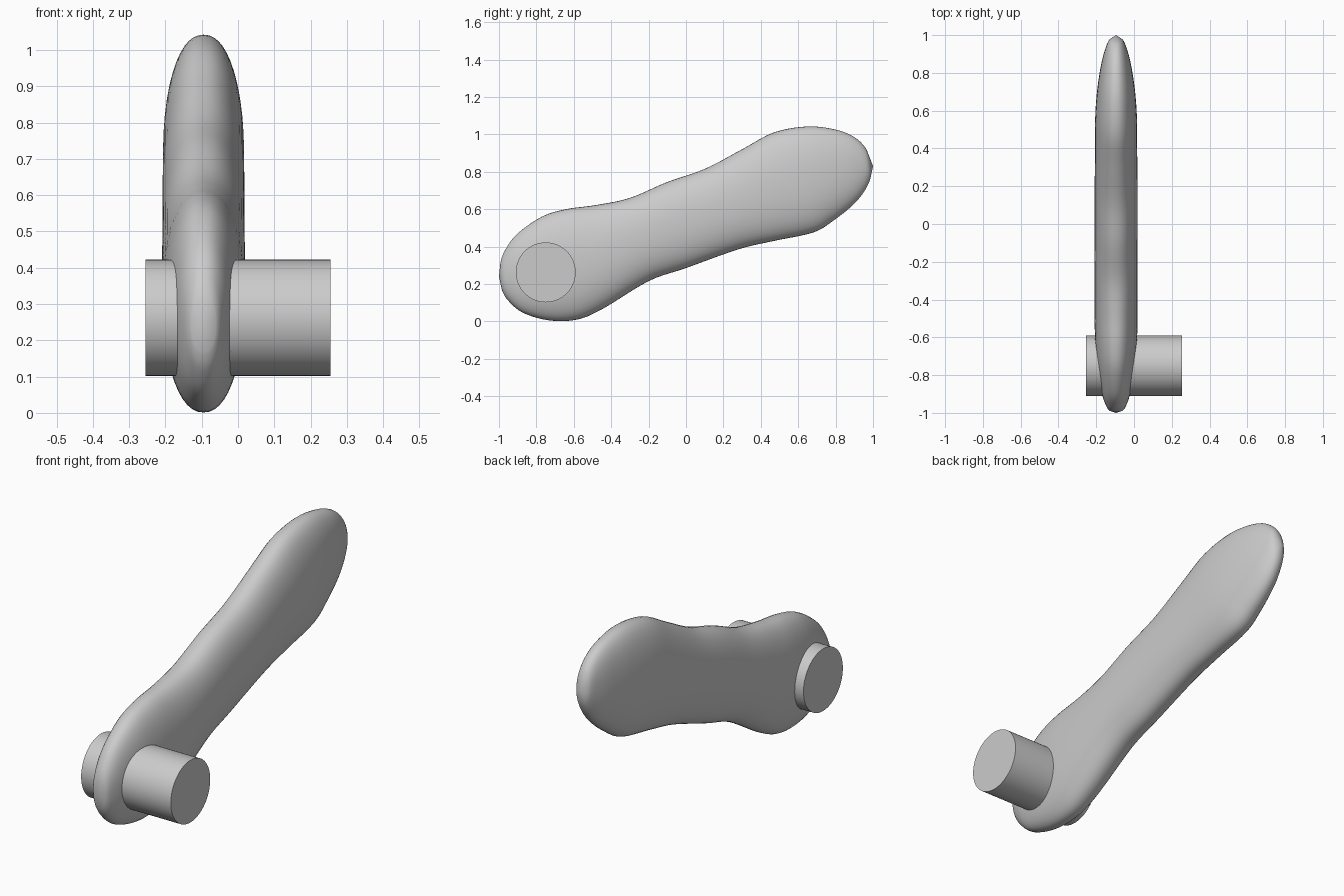
import bpy, bmesh, math
from mathutils import Vector, Matrix

cube = bpy.data.objects.get("Cube")
if cube:
    bpy.data.objects.remove(cube)

grey = bpy.data.materials.new("mid_grey")
grey.use_nodes = True
colour = (0.6, 0.6, 0.6, 1)
grey.diffuse_color = colour
grey.node_tree.nodes["Principled BSDF"].inputs["Base Color"].default_value = colour


def finish(name, bm, angle):
    bmesh.ops.recalc_face_normals(bm, faces=bm.faces)
    mesh = bpy.data.meshes.new(name)
    bm.to_mesh(mesh)
    bm.free()
    mesh.materials.append(grey)
    obj = bpy.data.objects.new(name, mesh)
    bpy.context.collection.objects.link(obj)
    bpy.ops.object.select_all(action='DESELECT')
    obj.select_set(True)
    bpy.context.view_layer.objects.active = obj
    bpy.ops.object.shade_smooth_by_angle(angle=math.radians(angle))
    return obj


def spline(a, b, c, d, t):
    return 0.5 * (2 * b + (c - a) * t + (2 * a - 5 * b + 4 * c - d) * t ** 2
                  + (3 * b - a - 3 * c + d) * t ** 3)


# Lever sections: upper edge y, z, lower edge y, z, half thickness
SECTIONS = [Vector(s) for s in (
    (-.992, .315, -.985, .17, .034), (-.965, .385, -.95, .11, .055),
    (-.9, .47, -.87, .045, .078), (-.77, .56, -.73, .005, .1),
    (-.64, .6, -.58, .01, .111), (-.48, .622, -.44, .07, .114),
    (-.3, .66, -.2, .215, .114), (-.1, .745, 0, .285, .113),
    (.1, .815, .28, .385, .113), (.3, .92, .47, .43, .112),
    (.47, 1.01, .68, .475, .11), (.65, 1.042, .79, .54, .098),
    (.8, 1.025, .89, .62, .078), (.9, .985, .95, .69, .057),
    (.965, .92, .985, .76, .035))]
FRONT_TIP, BACK_TIP = (-1, .24), (1, .83)
CENTRE_X, SIDES, STEPS = -.095, 48, 5
POWER = 2 / 2.2


def soft(v):
    return math.copysign(abs(v) ** POWER, v)


# Lever arm: rounded sections lofted from tip to tip
bm = bmesh.new()
path = [Vector((*FRONT_TIP, *FRONT_TIP, 0))] + SECTIONS + [Vector((*BACK_TIP, *BACK_TIP, 0))]
rows = []
for i in range(1, len(path) - 2):
    rows += [spline(*path[i - 1:i + 3], k / STEPS) for k in range(STEPS)]
rows.append(path[-2])
rings = []
for uy, uz, ly, lz, half in rows:
    ring = []
    for k in range(SIDES):
        a = math.tau * k / SIDES
        h = soft(math.cos(a)) / 2
        ring.append(bm.verts.new((CENTRE_X + half * soft(math.sin(a)),
                                  (uy + ly) / 2 + (uy - ly) * h,
                                  (uz + lz) / 2 + (uz - lz) * h)))
    rings.append(ring)
for r, s in zip(rings, rings[1:]):
    for k in range(SIDES):
        n = (k + 1) % SIDES
        bm.faces.new((r[k], r[n], s[n], s[k]))
for ring, tip in ((rings[0], FRONT_TIP), (rings[-1], BACK_TIP)):
    pole = bm.verts.new((CENTRE_X, *tip))
    for k in range(SIDES):
        bm.faces.new((ring[k], ring[(k + 1) % SIDES], pole))
finish("lever_arm", bm, 60)

# Pivot pin: passes sideways through the front end
bm = bmesh.new()
bmesh.ops.create_cone(bm, cap_ends=True, segments=64, radius1=.16, radius2=.16, depth=.51,
                      matrix=Matrix.Translation((0, -.75, .262)) @ Matrix.Rotation(math.pi / 2, 4, 'Y'))
finish("pivot_pin", bm, 30)
